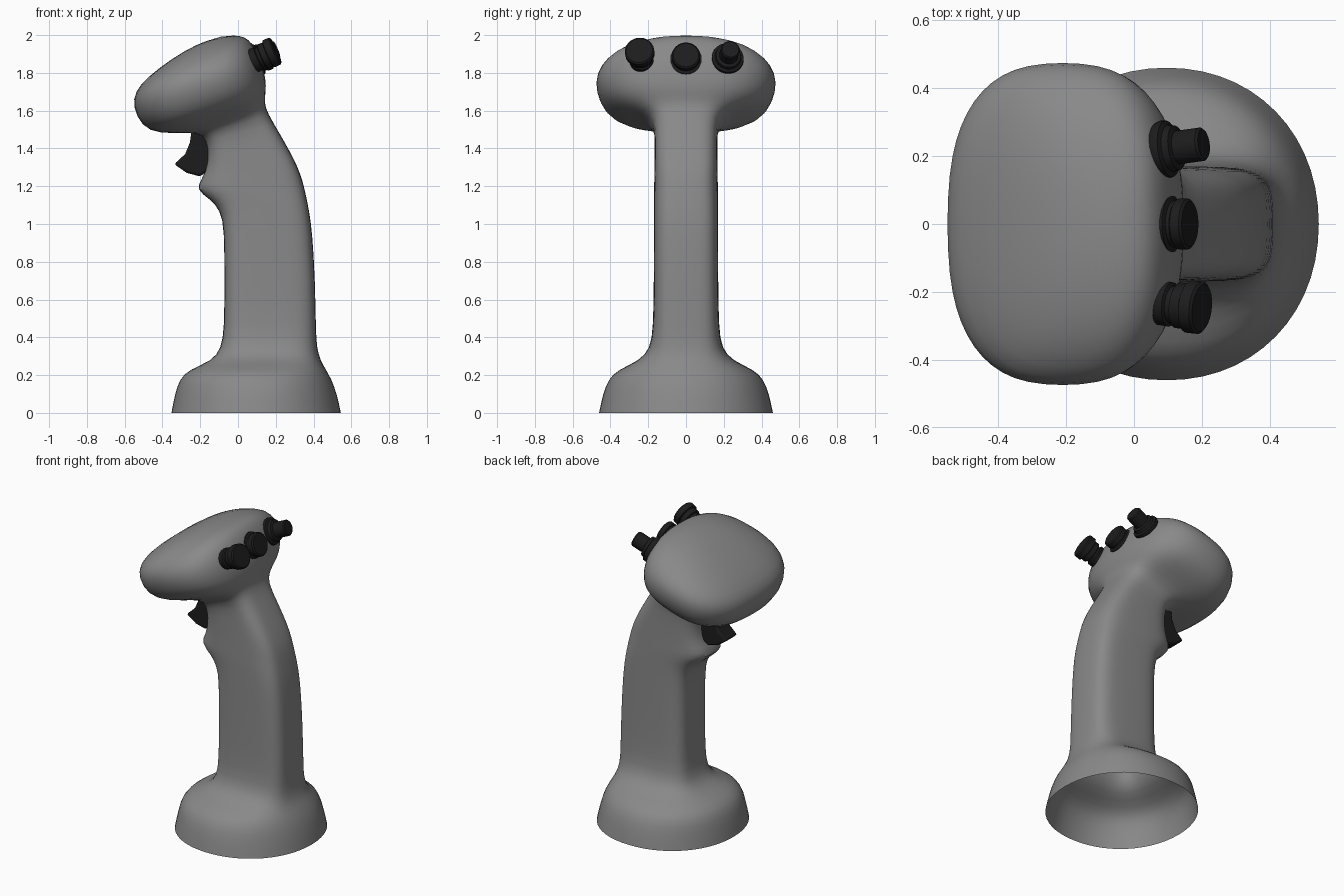
import bpy, bmesh, math
from mathutils import Vector

if "Cube" in bpy.data.objects:
    bpy.data.objects.remove(bpy.data.objects["Cube"])

black = bpy.data.materials.new("black_plastic")
black.diffuse_color = (0.012, 0.012, 0.012, 1)
black.use_nodes = True
black.node_tree.nodes["Principled BSDF"].inputs["Base Color"].default_value = black.diffuse_color
grey = bpy.data.materials.new("dark_grey")
grey.diffuse_color = (0.25, 0.25, 0.25, 1)
grey.use_nodes = True
grey.node_tree.nodes["Principled BSDF"].inputs["Base Color"].default_value = grey.diffuse_color


def make_object(name, bm, mat, angle=40):
    bmesh.ops.recalc_face_normals(bm, faces=bm.faces)
    me = bpy.data.meshes.new(name)
    bm.to_mesh(me)
    bm.free()
    ob = bpy.data.objects.new(name, me)
    bpy.context.collection.objects.link(ob)
    me.materials.append(mat)
    bpy.ops.object.select_all(action='DESELECT')
    ob.select_set(True)
    bpy.context.view_layer.objects.active = ob
    bpy.ops.object.shade_smooth_by_angle(angle=math.radians(angle))
    return ob


def spow(v, p):
    return math.copysign(abs(v) ** p, v)


# Tilted sections: front x, front z, rear x, rear z, half width,
# squareness at the front, squareness at the rear
stem = [
    (-.356, 0, .548, 0, .464, 2.1, 2.1), (-.337, .1, .527, .1, .443, 2.1, 2.1),
    (-.312, .18, .497, .18, .413, 2.2, 2.2), (-.26, .23, .467, .23, .36, 2.3, 2.3),
    (-.14, .275, .44, .275, .25, 2.8, 2.8), (-.09, .34, .418, .34, .19, 3.5, 3.5),
    (-.073, .45, .413, .45, .174, 4, 4), (-.073, .7, .409, .7, .171, 4, 4),
    (-.073, .98, .394, .96, .17, 4, 4), (-.095, 1.07, .377, 1.07, .17, 3.7, 4),
    (-.145, 1.13, .363, 1.14, .17, 3.2, 4), (-.228, 1.182, .35, 1.2, .17, 2.8, 4),
    (-.19, 1.24, .333, 1.26, .168, 3.1, 4), (-.16, 1.32, .3, 1.34, .167, 3.6, 4),
    (-.16, 1.41, .227, 1.47, .166, 3.6, 3.8),
]
head = [
    (-.185, 1.475, .155, 1.59, .17, 3.4, 3.4), (-.26, 1.485, .142, 1.64, .235, 3, 3),
    (-.42, 1.476, .145, 1.68, .365, 2.6, 2.6), (-.512, 1.515, .152, 1.73, .443, 2.6, 2.6),
    (-.559, 1.62, .142, 1.80, .48, 2.6, 2.6), (-.549, 1.70, .122, 1.87, .478, 2.6, 2.6),
    (-.482, 1.777, .092, 1.93, .433, 2.6, 2.6), (-.35, 1.877, .057, 1.979, .337, 2.5, 2.5),
    (-.22, 1.952, .01, 2.0, .19, 2.3, 2.3),
]

# Grip, base flare and head in one continuous skin, open underneath
N = 28
bm = bmesh.new()
rings = []
for xa, za, xb, zb, w, nf, nr in stem + head:
    ring = []
    for i in range(N):
        a = 2 * math.pi * i / N
        n = nr if math.cos(a) > 0 else nf
        t = (spow(math.cos(a), 2 / n) + 1) / 2
        ring.append(bm.verts.new((xa + (xb - xa) * t,
                                  w * spow(math.sin(a), 2 / n),
                                  za + (zb - za) * t)))
    rings.append(ring)
for r, s in zip(rings, rings[1:]):
    for i in range(N):
        j = (i + 1) % N
        bm.faces.new((r[i], r[j], s[j], s[i]))
top = bm.verts.new((-.09, 0, 1.994))
for i in range(N):
    bm.faces.new((rings[-1][i], rings[-1][(i + 1) % N], top))
grip = make_object("grip_body", bm, grey, 80)
sub = grip.modifiers.new("smooth", 'SUBSURF')
sub.levels = sub.render_levels = 1

# Trigger: curved side profile extruded across the grip
profile = [(-.13, 1.50), (-.245, 1.50), (-.255, 1.43), (-.28, 1.37),
           (-.338, 1.317), (-.27, 1.270), (-.2, 1.252), (-.17, 1.275),
           (-.13, 1.34)]
bm = bmesh.new()
face = bm.faces.new([bm.verts.new((x, -.062, z)) for x, z in profile])
res = bmesh.ops.extrude_face_region(bm, geom=[face])
bmesh.ops.translate(bm, vec=(0, .124, 0),
                    verts=[v for v in res["geom"] if isinstance(v, bmesh.types.BMVert)])
trigger = make_object("trigger", bm, black)
bev = trigger.modifiers.new("round", 'BEVEL')
bev.width, bev.segments, bev.limit_method = .012, 2, 'ANGLE'


# Thumb buttons: stepped profiles revolved around a tilted axis
def button(name, origin, axis, steps, sides=24):
    bm = bmesh.new()
    rot = Vector((0, 0, 1)).rotation_difference(Vector(axis))
    loops = []
    for r, h in steps:
        loops.append([bm.verts.new(Vector(origin) + rot @ Vector(
            (r * math.cos(2 * math.pi * i / sides),
             r * math.sin(2 * math.pi * i / sides), h))) for i in range(sides)])
    for p, q in zip(loops, loops[1:]):
        for i in range(sides):
            j = (i + 1) % sides
            bm.faces.new((p[i], p[j], q[j], q[i]))
    bm.faces.new(loops[0][::-1])
    bm.faces.new(loops[-1])
    make_object(name, bm, black, 35)


collar = [(.078, -.02), (.086, 0), (.084, .014), (.07, .02)]
button("wide_button", (.09, -.235, 1.868), (.88, -.1, .4),
       [(.064, -.02), (.066, .02), (.056, .025), (.056, .04), (.068, .045),
        (.068, .075), (.078, .08), (.078, .115), (.07, .122)])
button("middle_button", (.1, 0, 1.868), (.9, 0, .36),
       collar + [(.068, .03), (.075, .035), (.075, .063), (.067, .07)])
button("thumb_stick", (.09, .22, 1.875), (.88, .12, .38),
       collar + [(.066, .04), (.05, .045), (.05, .12), (.044, .127)])
